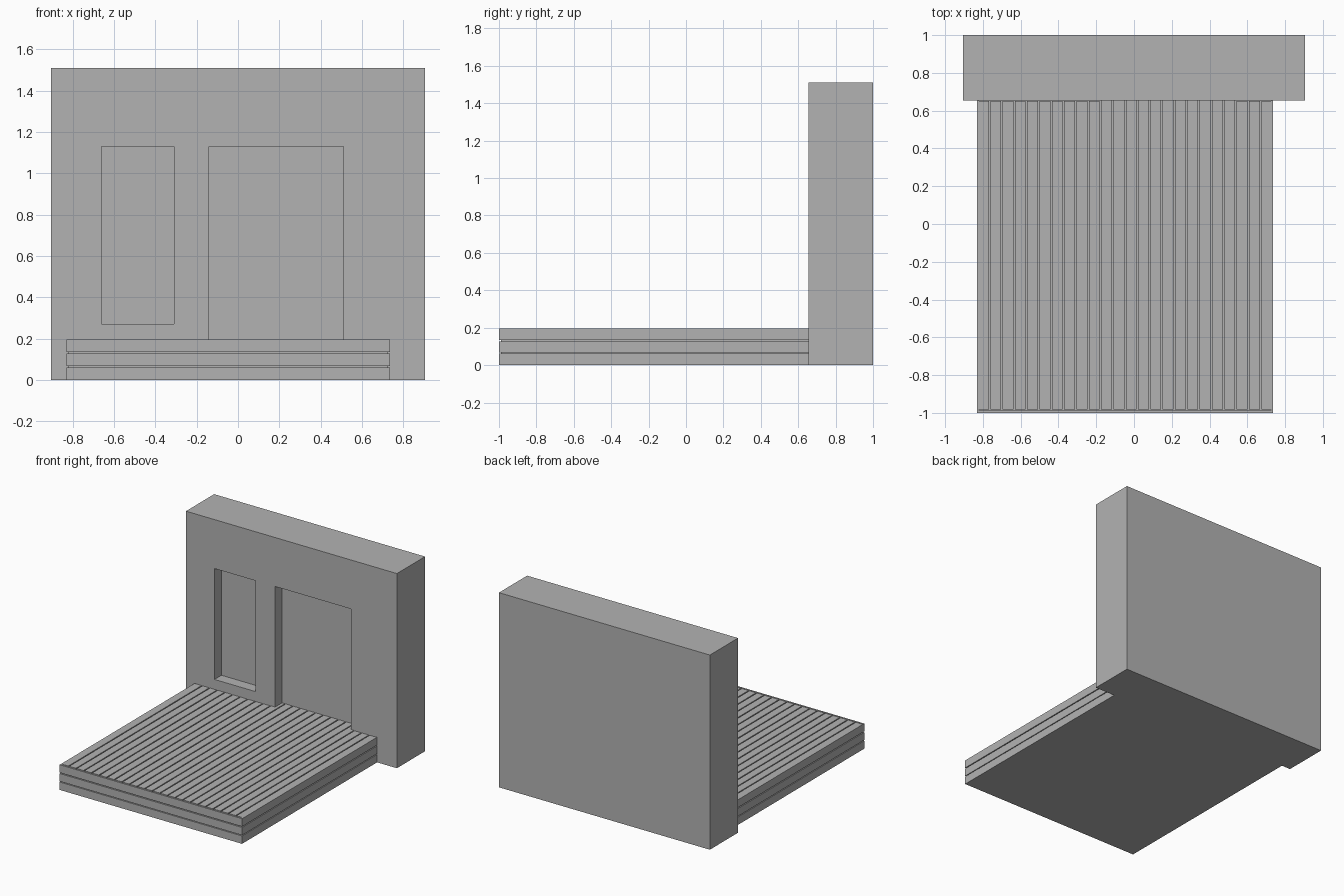
import bpy, bmesh
from mathutils import Vector

if "Cube" in bpy.data.objects:
    bpy.data.objects.remove(bpy.data.objects["Cube"])

grey = bpy.data.materials.new("plain_grey")
grey.diffuse_color = (0.45, 0.45, 0.45, 1)
grey.use_nodes = True
grey.node_tree.nodes["Principled BSDF"].inputs["Base Color"].default_value = grey.diffuse_color


def add_boxes(name, boxes):
    """One object made of boxes given as (x0, x1, y0, y1, z0, z1)."""
    bm = bmesh.new()
    for x0, x1, y0, y1, z0, z1 in boxes:
        verts = bmesh.ops.create_cube(bm, size=1)["verts"]
        bmesh.ops.scale(bm, verts=verts, vec=(x1 - x0, y1 - y0, z1 - z0))
        bmesh.ops.translate(bm, verts=verts,
                            vec=Vector((x0 + x1, y0 + y1, z0 + z1)) / 2)
    mesh = bpy.data.meshes.new(name)
    bm.to_mesh(mesh)
    bm.free()
    mesh.materials.append(grey)
    obj = bpy.data.objects.new(name, mesh)
    bpy.context.collection.objects.link(obj)
    return obj


WALL_Y, RECESS_Y = 0.655, 0.74
LEFT, RIGHT, FRONT = -0.83, 0.735, -1.0
TOP = 0.195

# Thick house wall with window and door recesses
wall = add_boxes("house_wall", [(-0.905, 0.905, WALL_Y, 1.0, 0, 1.51)])
cutter = add_boxes("recess_cutter", [
    (-0.66, -0.31, WALL_Y - 0.1, RECESS_Y, 0.27, 1.13),
    (-0.14, 0.51, WALL_Y - 0.1, RECESS_Y, 0.185, 1.13)])
cutter.hide_render = True
cut = wall.modifiers.new("recesses", "BOOLEAN")
cut.operation = "DIFFERENCE"
cut.solver = "EXACT"
cut.object = cutter
bpy.context.view_layer.objects.active = wall
wall.select_set(True)
bpy.ops.object.modifier_apply(modifier=cut.name)
bpy.data.objects.remove(cutter)

# Solid core under the planks
add_boxes("deck_core", [(LEFT + 0.01, RIGHT - 0.01, FRONT + 0.012, WALL_Y, 0, 0.175)])

# Three courses of cladding boards on the front and both sides
front_boards, side_boards = [], []
for z0, z1 in ((0, 0.061), (0.067, 0.127), (0.134, TOP)):
    front_boards.append((LEFT, RIGHT, FRONT, FRONT + 0.012, z0, z1))
    for x in (LEFT, RIGHT - 0.01):
        side_boards.append((x, x + 0.01, FRONT + 0.012, WALL_Y, z0, z1))
add_boxes("front_cladding", front_boards)
add_boxes("side_cladding", side_boards)

# Deck planks; those in front of the door run on into its recess
COUNT, GAP = 24, 0.008
pitch = (RIGHT - LEFT) / COUNT
planks = []
for i in range(COUNT):
    x0 = LEFT + i * pitch + GAP / 2
    x1 = x0 + pitch - GAP
    at_door = x1 > -0.14 and x0 < 0.51
    planks.append((x0, x1, FRONT + 0.018, RECESS_Y if at_door else WALL_Y - 0.003,
                   0.165, TOP))
add_boxes("deck_planks", planks)
